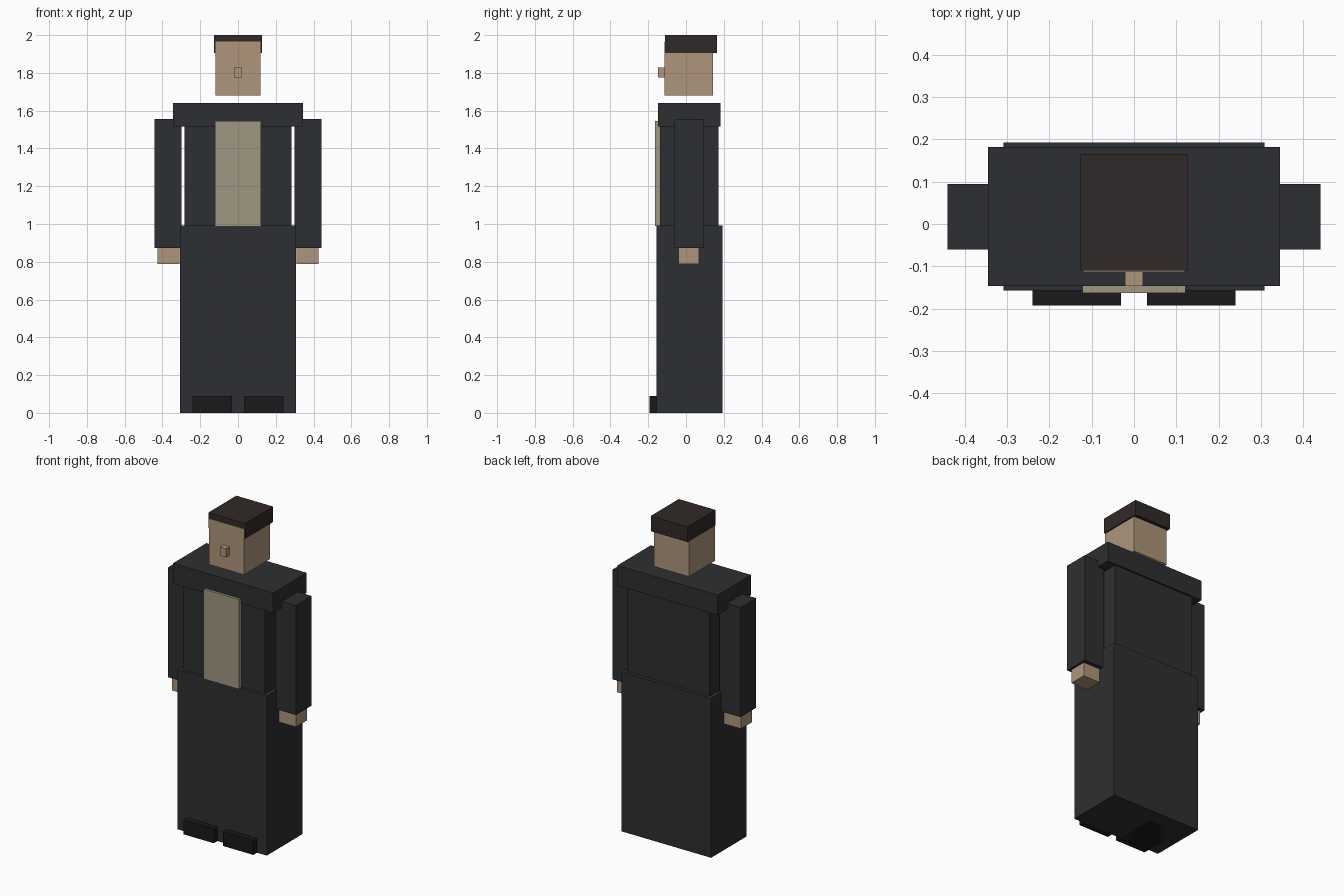
import bpy
import bmesh

if "Cube" in bpy.data.objects:
    bpy.data.objects.remove(bpy.data.objects["Cube"])


def material(name, r, g, b):
    m = bpy.data.materials.new(name)
    m.diffuse_color = (r, g, b, 1)
    m.use_nodes = True
    m.node_tree.nodes["Principled BSDF"].inputs["Base Color"].default_value = m.diffuse_color
    return m


cloth = material("dark_cloth", 0.026, 0.028, 0.032)
skin = material("skin", 0.43, 0.30, 0.20)
linen = material("linen", 0.35, 0.31, 0.22)
dark_hair = material("dark_hair", 0.030, 0.023, 0.021)
leather = material("black_leather", 0.010, 0.010, 0.010)


def box(name, xs, ys, zs, mat):
    """Flat-sided box spanning the given (min, max) ranges."""
    bm = bmesh.new()
    bmesh.ops.create_cube(bm, size=1)
    ranges = (xs, ys, zs)
    for v in bm.verts:
        v.co = [(lo + hi) / 2 + c * (hi - lo) for c, (lo, hi) in zip(v.co, ranges)]
    mesh = bpy.data.meshes.new(name)
    bm.to_mesh(mesh)
    bm.free()
    mesh.materials.append(mat)
    obj = bpy.data.objects.new(name, mesh)
    bpy.context.collection.objects.link(obj)
    return obj


def pair(name, xs, ys, zs, mat):
    """Box mirrored to both sides of the body."""
    box(name, xs, ys, zs, mat).modifiers.new("Mirror", 'MIRROR')


# Robe and upper body
box("robe_skirt", (-0.308, 0.308), (-0.157, 0.193), (0, 0.992), cloth)
box("torso", (-0.283, 0.283), (-0.138, 0.171), (0.992, 1.53), cloth)
box("shoulders", (-0.345, 0.345), (-0.147, 0.182), (1.515, 1.64), cloth)
box("shirt_front", (-0.122, 0.122), (-0.163, -0.137), (0.99, 1.545), linen)

# Head
box("head", (-0.12, 0.12), (-0.113, 0.144), (1.68, 1.965), skin)
box("hair", (-0.127, 0.127), (-0.110, 0.165), (1.905, 2.0), dark_hair)
box("nose", (-0.021, 0.021), (-0.147, -0.105), (1.775, 1.828), skin)

# Limbs
pair("sleeve", (0.298, 0.441), (-0.060, 0.094), (0.873, 1.555), cloth)
pair("hand", (0.310, 0.427), (-0.040, 0.069), (0.787, 0.873), skin)
pair("shoe", (0.031, 0.240), (-0.193, 0.100), (0, 0.09), leather)
